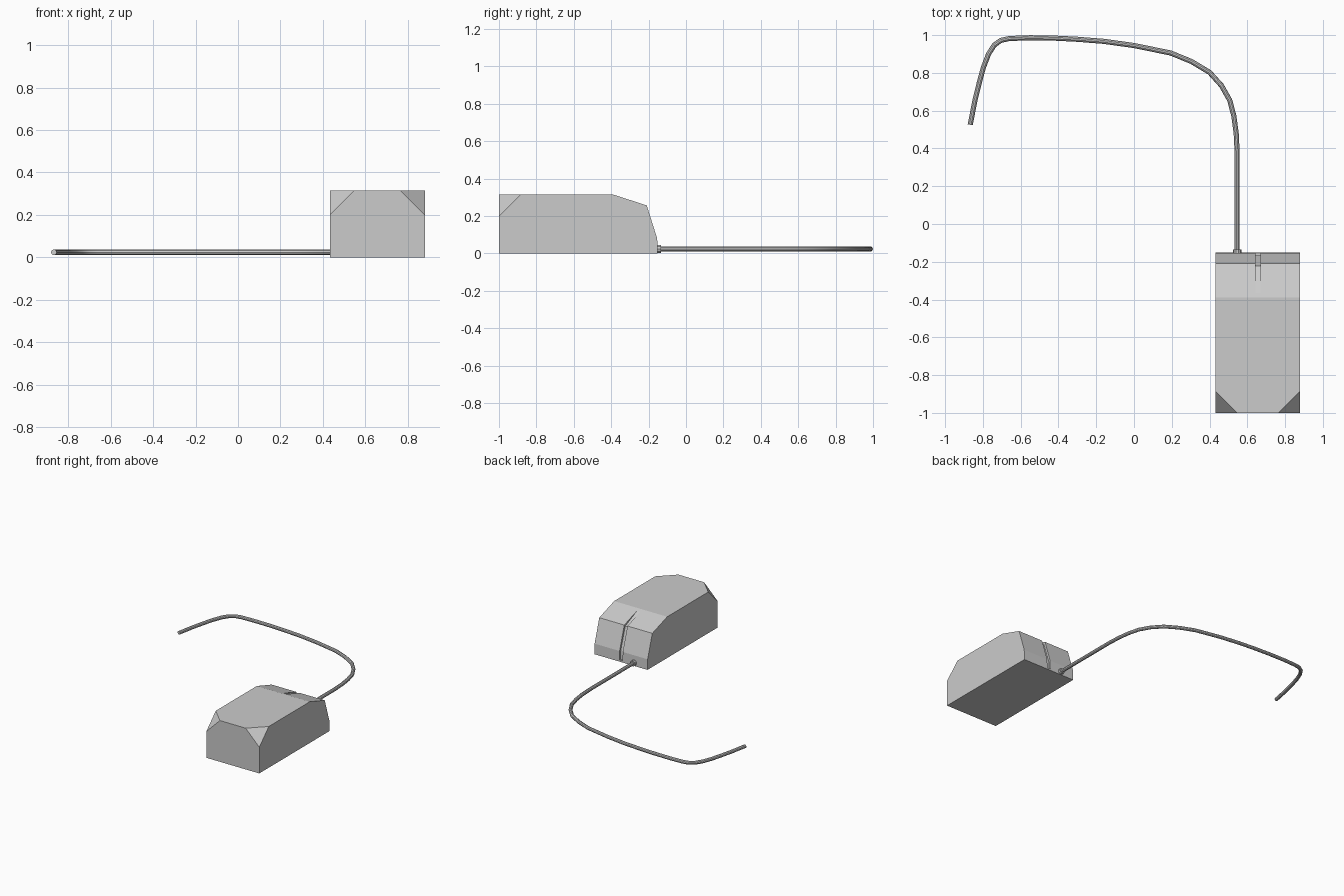
import bpy, bmesh
from mathutils import Vector

if "Cube" in bpy.data.objects:
    bpy.data.objects.remove(bpy.data.objects["Cube"])


def extrude_profile(name, profile, x0, x1):
    """Solid made by extruding a (y, z) profile along x."""
    bm = bmesh.new()
    face = bm.faces.new([bm.verts.new((x0, y, z)) for y, z in profile])
    ret = bmesh.ops.extrude_face_region(bm, geom=[face])
    verts = [v for v in ret["geom"] if isinstance(v, bmesh.types.BMVert)]
    bmesh.ops.translate(bm, verts=verts, vec=(x1 - x0, 0, 0))
    bmesh.ops.recalc_face_normals(bm, faces=bm.faces)
    mesh = bpy.data.meshes.new(name)
    bm.to_mesh(mesh)
    bm.free()
    obj = bpy.data.objects.new(name, mesh)
    bpy.context.collection.objects.link(obj)
    return obj


def tube(name, points, radius, z):
    """Round capped tube along a flat (x, y) path."""
    curve = bpy.data.curves.new(name, "CURVE")
    curve.dimensions = "3D"
    curve.bevel_depth = radius
    curve.bevel_resolution = 3
    curve.use_fill_caps = True
    spline = curve.splines.new("POLY")
    spline.points.add(len(points) - 1)
    for p, (x, y) in zip(spline.points, points):
        p.co = (x, y, z, 1)
    obj = bpy.data.objects.new(name, curve)
    bpy.context.collection.objects.link(obj)
    bpy.ops.object.select_all(action="DESELECT")
    obj.select_set(True)
    bpy.context.view_layer.objects.active = obj
    bpy.ops.object.convert(target="MESH")
    bpy.ops.object.shade_smooth_by_angle()
    return bpy.context.object


# Mouse body: side profile, then the two palm corners sliced off
X0, X1, TOP, CUT = 0.432, 0.88, 0.315, 0.115
body = extrude_profile("mouse_body", [
    (-1, 0), (-1, TOP), (-0.39, TOP), (-0.21, 0.257),
    (-0.154, 0.08), (-0.152, 0)], X0, X1)
bm = bmesh.new()
bm.from_mesh(body.data)
for x, side in ((X0, -1), (X1, 1)):
    cut = bmesh.ops.bisect_plane(
        bm, geom=bm.verts[:] + bm.edges[:] + bm.faces[:], dist=1e-5,
        plane_co=Vector((x - side * CUT, -1, TOP)),
        plane_no=Vector((side, -1, 1)).normalized(), clear_outer=True)
    edges = [e for e in cut["geom_cut"] if isinstance(e, bmesh.types.BMEdge)]
    bmesh.ops.contextual_create(bm, geom=edges)
bmesh.ops.recalc_face_normals(bm, faces=bm.faces)
bm.to_mesh(body.data)
bm.free()

# Groove between the two buttons
cutter = extrude_profile("groove_cutter", [
    (-0.365, 0.307), (-0.222, 0.243), (-0.168, 0.078), (-0.166, 0.012),
    (-0.1, 0.012), (-0.1, 0.4), (-0.365, 0.4)], 0.642, 0.669)
mod = body.modifiers.new("groove", "BOOLEAN")
mod.operation = "DIFFERENCE"
mod.solver = "EXACT"
mod.object = cutter
bpy.context.view_layer.objects.active = body
bpy.ops.object.modifier_apply(modifier=mod.name)
bpy.data.objects.remove(cutter)

# Cable and its collar
tube("cable", [
    (0.546, -0.165), (0.546, 0.38), (0.541, 0.48), (0.529, 0.57),
    (0.507, 0.655), (0.463, 0.733), (0.4, 0.803), (0.305, 0.86),
    (0.195, 0.905), (0.0, 0.945), (-0.16, 0.967), (-0.3, 0.978),
    (-0.42, 0.984), (-0.55, 0.986), (-0.66, 0.982), (-0.705, 0.972),
    (-0.74, 0.947), (-0.77, 0.9), (-0.797, 0.83), (-0.82, 0.745),
    (-0.843, 0.65), (-0.867, 0.525)], 0.0135, 0.024)
tube("cable_collar", [(0.546, -0.165), (0.546, -0.135)], 0.022, 0.024)
